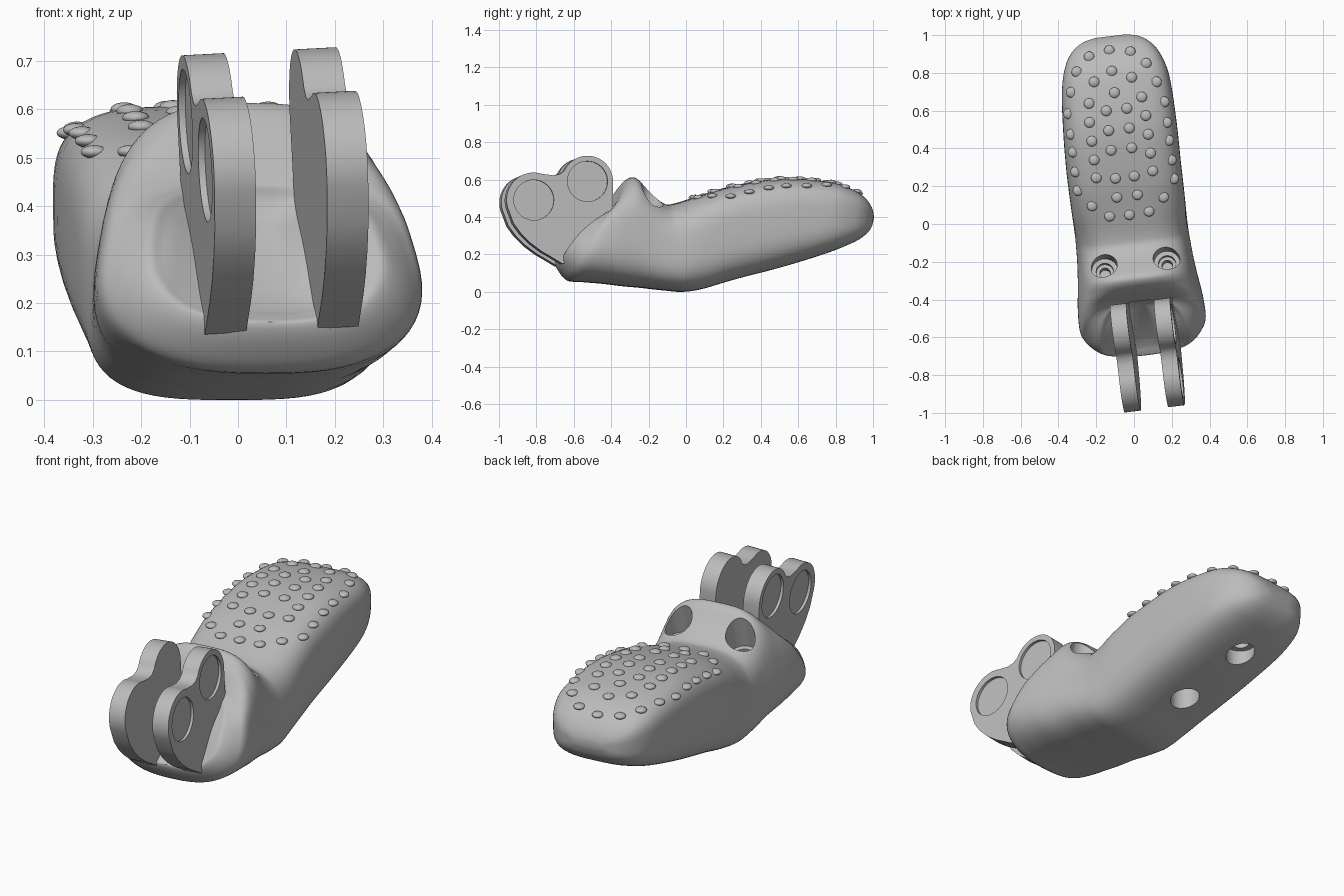
import bpy, bmesh, math
from mathutils import Vector, Matrix
from mathutils.bvhtree import BVHTree

if "Cube" in bpy.data.objects:
    bpy.data.objects.remove(bpy.data.objects["Cube"])

grey = bpy.data.materials.new("plain grey")
grey.diffuse_color = (0.5, 0.5, 0.5, 1)
grey.use_nodes = True
grey.node_tree.nodes["Principled BSDF"].inputs["Base Color"].default_value = grey.diffuse_color
# the whole part sits slightly turned about the vertical axis, the hinge also rolled a little
PLACE = Matrix.Translation((-0.018, 0, 0)) @ Matrix.Rotation(math.radians(7), 4, 'Z')
ROLL = (Matrix.Translation((.006, 0, .493)) @ Matrix.Rotation(math.radians(-3), 4, 'Y')
        @ Matrix.Translation((0, 0, -.5)))


def make(name, bm):
    bmesh.ops.recalc_face_normals(bm, faces=bm.faces)
    me = bpy.data.meshes.new(name)
    bm.to_mesh(me)
    bm.free()
    me.materials.append(grey)
    ob = bpy.data.objects.new(name, me)
    bpy.context.collection.objects.link(ob)
    return ob


def cylinder(a, b, r):
    a, b = Vector(a), Vector(b)
    bm = bmesh.new()
    m = Matrix.Translation((a + b) / 2) @ (b - a).to_track_quat('Z', 'Y').to_matrix().to_4x4()
    bmesh.ops.create_cone(bm, cap_ends=True, segments=40, radius1=r, radius2=r,
                          depth=(b - a).length, matrix=m)
    ob = make("cutter", bm)
    ob.hide_render = True
    return ob


def cut(ob, cutters):
    for c in cutters:
        m = ob.modifiers.new("cut", 'BOOLEAN')
        m.operation, m.solver, m.object = 'DIFFERENCE', 'EXACT', c
    bpy.context.view_layer.update()
    me = bpy.data.meshes.new_from_object(ob.evaluated_get(bpy.context.evaluated_depsgraph_get()))
    ob.modifiers.clear()
    ob.data = me
    for c in cutters:
        bpy.data.objects.remove(c)


def finish(ob, angle=35, place=PLACE):
    ob.data.shade_smooth()
    ob.data.set_sharp_from_angle(angle=math.radians(angle))
    ob.matrix_world = place


def clamp(t):
    return max(0, min(1, t))


# body: tilted rounded rings (top y, top z, bottom y, bottom z, half width), ending in a shallow scoop
RINGS = [
    (1.00, .42, 1.00, .38, .08), (.985, .46, .98, .33, .15), (.945, .51, .93, .285, .212),
    (.87, .555, .86, .25, .257), (.75, .59, .73, .20, .288), (.5, .605, .5, .13, .302),
    (.25, .565, .25, .065, .304), (.08, .515, .08, .015, .302), (-.07, .47, -.02, 0, .302),
    (-.13, .475, -.09, .005, .304), (-.2, .53, -.17, .013, .308), (-.27, .605, -.25, .022, .315),
    (-.31, .605, -.34, .03, .325), (-.35, .56, -.45, .043, .338), (-.38, .50, -.57, .053, .342),
    (-.395, .47, -.635, .06, .322), (-.405, .45, -.68, .11, .288), (-.41, .44, -.70, .155, .25),
    (-.41, .42, -.685, .17, .215), (-.415, .40, -.655, .185, .15), (-.43, .37, -.62, .21, .07)]


def smooth_rings(rings, steps=4):
    out = []
    for i in range(len(rings) - 1):
        p = [rings[max(0, min(len(rings) - 1, i + k))] for k in (-1, 0, 1, 2)]
        for s in range(steps):
            t = s / steps
            out.append([b + .5 * t * (c - a + t * (2 * a - 5 * b + 4 * c - d + t * (3 * (b - c) + d - a)))
                        for a, b, c, d in zip(*p)])
    return out + [list(rings[-1])]


SEG = 72
bm = bmesh.new()
loops = []
for yt, zt, yb, zb, w in smooth_rings(RINGS):
    taper = .15 * clamp(.2 - 3 * yt)
    top = 3.1 + .7 * clamp(yt * 5)            # flatter pad
    low = 3.2 - .7 * clamp(-2 * yb - .3)      # rounder belly at the front
    bow = .045 * clamp((-.33 - yt) / .06)     # front face bulges forward
    shift = .014 * clamp((yt - .3) * 2)
    loop = []
    for k in range(SEG):
        a = 2 * math.pi * k / SEG
        c, s = math.cos(a), math.sin(a)
        e = 2 / (top if s > 0 else low)
        u = math.copysign(abs(c) ** e, c)
        v = math.copysign(abs(s) ** e, s)
        f = (v + 1) / 2
        b = bow * (1 - v * v) * min(1, abs(w * u) / .2)
        loop.append(bm.verts.new((shift + w * u * (1 - taper * (v + .3)),
                                  yb + (yt - yb) * f - .7 * b, zb + (zt - zb) * f + .7 * b)))
    loops.append(loop)
for A, B in zip(loops, loops[1:]):
    for k in range(SEG):
        j = (k + 1) % SEG
        bm.faces.new((A[k], A[j], B[j], B[k]))
bm.faces.new(loops[0])
bm.faces.new(loops[-1])
tree = BVHTree.FromBMesh(bm)
body = make("finger_body", bm)

# stepped screw holes behind the hump, and blind holes underneath
cutters = []
for x in (-.166, .166):
    p = tree.ray_cast(Vector((x, -.204, 2)), Vector((0, 0, -1)))[0]
    d = Vector((0, -.25, -.97)).normalized()
    for r, depth in ((.07, .12), (.046, .15), (.028, .20)):
        cutters.append(cylinder(p - d * .15, p + d * depth, r))
for y, steps in ((.71, ((.073, .06), (.042, .14))), (.33, ((.073, .12),))):
    p = tree.ray_cast(Vector((0, y, -2)), Vector((0, 0, 1)))[0]
    for r, depth in steps:
        cutters.append(cylinder(p - Vector((0, 0, .15)), p + Vector((0, 0, depth)), r))
cut(body, cutters)
finish(body)

# grip bumps on the pad, mirrored about the centre line
BUMPS = [(0, .05), (.105, .055), (.055, .15), (.19, .12), (.255, .21), (.05, .25), (.15, .265),
         (.255, .31), (.055, .40), (.15, .36), (.255, .415), (.055, .505), (.15, .46),
         (.255, .51), (.055, .61), (.15, .56), (.255, .62), (0, .70), (.14, .66), (.227, .73),
         (0, .815), (.1, .77), (.185, .834), (.11, .905), (0, .925)]
bm = bmesh.new()
for bx, y in BUMPS:
    for x in {bx, -bx}:
        p, n = tree.ray_cast(Vector((x, y, 2)), Vector((0, 0, -1)))[:2]
        if n.z < 0:
            n = -n
        m = (Matrix.Translation(p) @ n.to_track_quat('Z', 'Y').to_matrix().to_4x4()
             @ Matrix.Diagonal((.028, .028, .014, 1)))
        bmesh.ops.create_uvsphere(bm, u_segments=20, v_segments=10, radius=1, matrix=m)
finish(make("grip_bumps", bm), 60)

# hinge plates: two-lobed outline with two shallow round recesses on the outer side
LOBES = [(-.84, .49, .147), (-.55, .59, .137)]


def arc(lobe, a0, a1, n=18):
    y, z, r = lobe
    return [(y + r * math.cos(math.radians(a0 + (a1 - a0) * i / n)),
             z + r * math.sin(math.radians(a0 + (a1 - a0) * i / n))) for i in range(n + 1)]


outline = (arc(LOBES[0], 205, 72) + [(-.735, .622), (-.70, .628)] + arc(LOBES[1], 155, 0)
           + [(-.413, .43), (-.45, .32), (-.6, .16), (-.69, .15), (-.74, .18), (-.80, .215),
              (-.86, .26), (-.91, .31), (-.95, .365)])
T = .043
for name, side in (("left_hinge_plate", -1), ("right_hinge_plate", 1)):
    bm = bmesh.new()
    x = side * .117
    face = bm.faces.new([bm.verts.new((x - T, y, z)) for y, z in outline])
    ext = bmesh.ops.extrude_face_region(bm, geom=[face])
    bmesh.ops.translate(bm, vec=(2 * T, 0, 0),
                        verts=[v for v in ext["geom"] if isinstance(v, bmesh.types.BMVert)])
    plate = make(name, bm)
    outer = x + side * T
    cut(plate, [cylinder((outer - side * .014, y, z), (outer + side * .05, y, z), .108)
                for y, z, r in LOBES])
    finish(plate, 35, PLACE @ ROLL)
